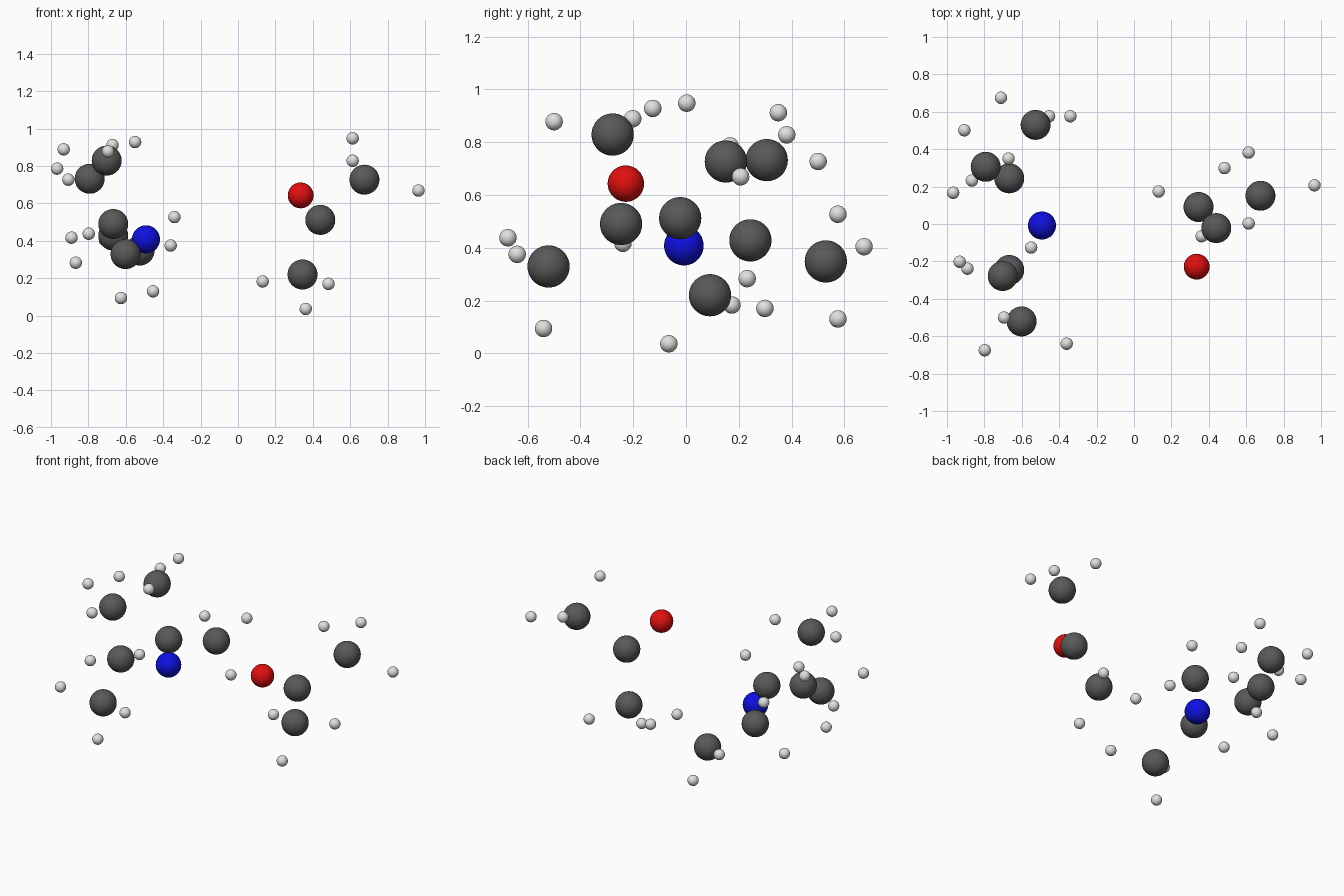
import bpy

default_cube = bpy.data.objects.get("Cube")
if default_cube:
    bpy.data.objects.remove(default_cube, do_unlink=True)


def make_material(name, colour):
    material = bpy.data.materials.new(name)
    material.use_nodes = True
    material.diffuse_color = (*colour, 1)
    shader = material.node_tree.nodes["Principled BSDF"]
    shader.inputs["Base Color"].default_value = (*colour, 1)
    shader.inputs["Roughness"].default_value = 0.5
    return material


def make_ball(name, radius, material):
    """Smooth ball mesh shared by every atom of one element."""
    bpy.ops.mesh.primitive_uv_sphere_add(segments=40, ring_count=24, radius=radius)
    template = bpy.context.object
    bpy.ops.object.shade_smooth()
    mesh = template.data
    mesh.name = name
    mesh.materials.append(material)
    bpy.data.objects.remove(template, do_unlink=True)
    return mesh


def place(name, mesh, position):
    atom = bpy.data.objects.new(name, mesh)
    atom.location = position
    bpy.context.collection.objects.link(atom)


# One ball mesh and colour per element
carbon = make_ball("carbon_ball", 0.08, make_material("dark grey", (0.1, 0.1, 0.1)))
nitrogen = make_ball("nitrogen_ball", 0.075, make_material("blue", (0.005, 0.005, 0.75)))
oxygen = make_ball("oxygen_ball", 0.069, make_material("red", (0.75, 0.005, 0.005)))
hydrogen = make_ball("hydrogen_ball", 0.033, make_material("pale grey", (0.75, 0.75, 0.75)))

# Single atoms
place("nitrogen", nitrogen, (-0.492, -0.008, 0.408))
place("oxygen", oxygen, (0.335, -0.228, 0.643))

# Each carbon followed by the hydrogens around it
carbon_groups = {
    # Right-hand molecule, front branch
    "front_branch_centre": [(-0.667, -0.246, 0.49), (-0.89, -0.239, 0.417)],
    "front_branch_upper_end": [(-0.702, -0.278, 0.829), (-0.695, -0.5, 0.878),
                               (-0.932, -0.202, 0.889), (-0.55, -0.126, 0.928)],
    "front_branch_lower_end": [(-0.601, -0.521, 0.329), (-0.36, -0.64, 0.375),
                               (-0.798, -0.675, 0.438), (-0.626, -0.54, 0.094)],
    # Right-hand molecule, back branch
    "back_branch_centre": [(-0.667, 0.244, 0.428), (-0.867, 0.232, 0.283)],
    "back_branch_upper_end": [(-0.793, 0.306, 0.732), (-0.671, 0.35, 0.912),
                              (-0.907, 0.501, 0.727), (-0.967, 0.167, 0.786)],
    "back_branch_lower_end": [(-0.526, 0.53, 0.348), (-0.34, 0.576, 0.527),
                              (-0.711, 0.675, 0.404), (-0.454, 0.576, 0.13)],
    # Left-hand molecule
    "left_centre": [(0.44, -0.022, 0.512)],
    "left_upper_end": [(0.676, 0.151, 0.727), (0.613, 0.003, 0.948),
                       (0.613, 0.382, 0.828), (0.965, 0.207, 0.669)],
    "left_lower_end": [(0.345, 0.091, 0.22), (0.132, 0.174, 0.183),
                       (0.484, 0.299, 0.17), (0.362, -0.065, 0.036)],
}
for group, (centre, *neighbours) in carbon_groups.items():
    place(f"{group}_carbon", carbon, centre)
    for number, position in enumerate(neighbours, 1):
        place(f"{group}_hydrogen_{number}", hydrogen, position)
